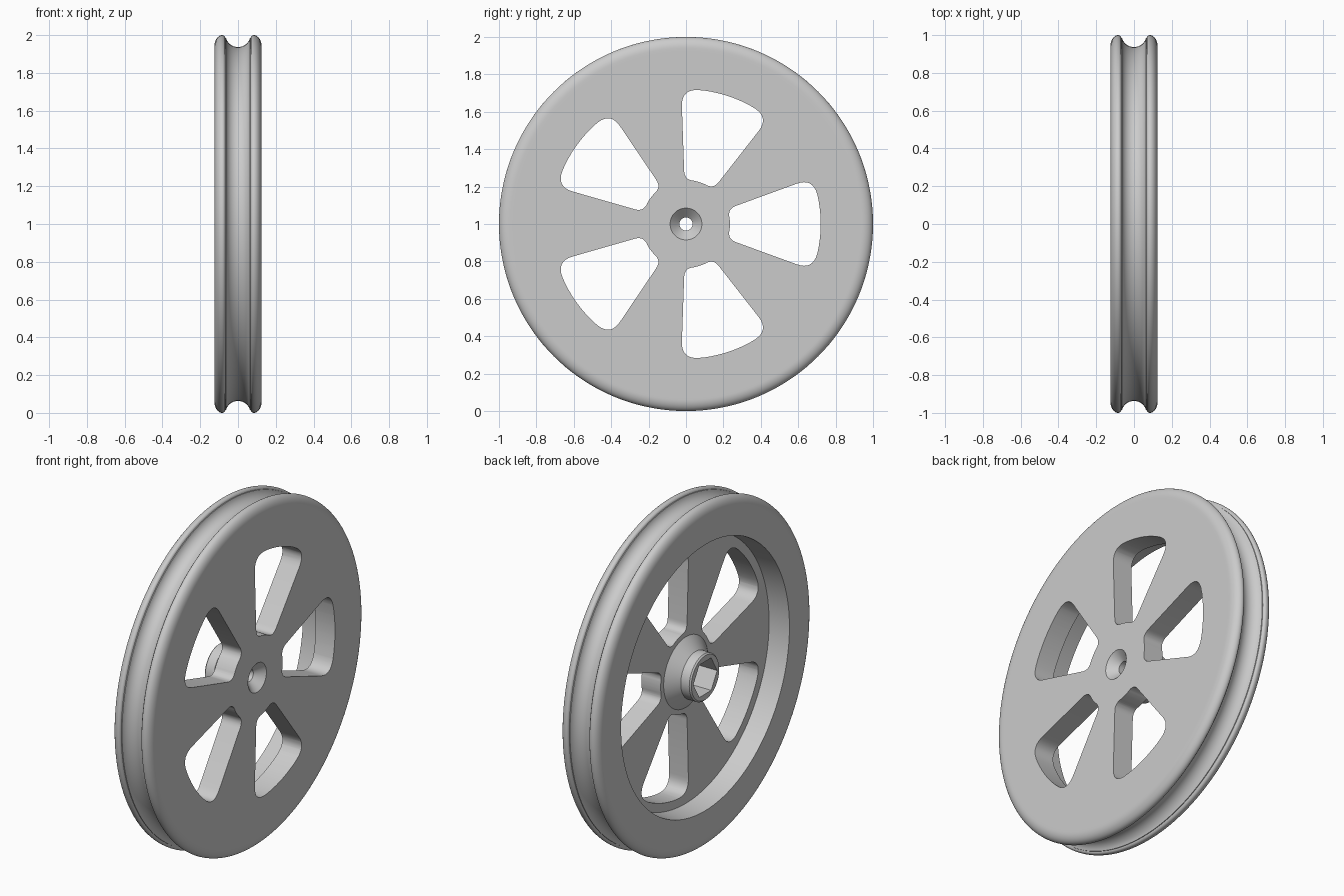
import bpy, bmesh
from math import sin, cos, pi, radians
from mathutils import Vector

SEGMENTS = 144
AXLE_HEIGHT = 1.0

old = bpy.data.objects.get("Cube")
if old:
    bpy.data.objects.remove(old)

grey = bpy.data.materials.new("plain_grey")
grey.use_nodes = True
grey.diffuse_color = (0.6, 0.6, 0.6, 1)
grey.node_tree.nodes["Principled BSDF"].inputs["Base Color"].default_value = (0.6, 0.6, 0.6, 1)


def make_object(name, bm):
    bmesh.ops.recalc_face_normals(bm, faces=bm.faces)
    mesh = bpy.data.meshes.new(name)
    bm.to_mesh(mesh)
    bm.free()
    obj = bpy.data.objects.new(name, mesh)
    obj.location.z = AXLE_HEIGHT
    bpy.context.collection.objects.link(obj)
    mesh.materials.append(grey)
    return obj


def arc(cx, cr, rx, rr, start, end, steps):
    """Points on an ellipse, angles in degrees."""
    angles = [radians(start + (end - start) * i / steps) for i in range(steps + 1)]
    return [(cx + rx * cos(a), cr + rr * sin(a)) for a in angles]


def lathe(name, profile):
    """Spin a closed (x, radius) loop around the x axis."""
    bm = bmesh.new()
    rings = []
    for i in range(SEGMENTS):
        a = 2 * pi * i / SEGMENTS
        rings.append([bm.verts.new((x, r * cos(a), r * sin(a))) for x, r in profile])
    n = len(profile)
    for i in range(SEGMENTS):
        a, b = rings[i], rings[(i + 1) % SEGMENTS]
        for j in range(n):
            k = (j + 1) % n
            bm.faces.new((a[j], a[k], b[k], b[j]))
    return make_object(name, bm)


def prism(name, outline, x0, x1):
    """Extrude a (y, z) outline along x."""
    bm = bmesh.new()
    face = bm.faces.new([bm.verts.new((x0, y, z)) for y, z in outline])
    grown = bmesh.ops.extrude_face_region(bm, geom=[face])["geom"]
    verts = [g for g in grown if isinstance(g, bmesh.types.BMVert)]
    bmesh.ops.translate(bm, verts=verts, vec=(x1 - x0, 0, 0))
    return make_object(name, bm)


def fillet(before, corner, after, size, steps=8):
    """Round one corner with a quadratic blend."""
    p = corner + (before - corner).normalized() * size
    q = corner + (after - corner).normalized() * size
    ts = [i / steps for i in range(steps + 1)]
    return [p * (1 - t) ** 2 + corner * 2 * t * (1 - t) + q * t * t for t in ts]


def polar(r, degrees):
    return Vector((r * cos(radians(degrees)), r * sin(radians(degrees))))


def window_outline(turn):
    """Rounded sector between two spokes."""
    half, r_in, r_out = 20, 0.235, 0.72
    inner, outer = polar(r_in, half), polar(r_out, half)
    upper = [polar(r_in, a) for a in (0, 3, 6)]
    upper += fillet(polar(r_in, 8), inner, outer, 0.05)
    upper += fillet(inner, outer, polar(r_out, 12), 0.09)
    upper += [polar(r_out, a) for a in (10, 7, 4, 2, 0)]
    lower = [Vector((p.x, -p.y)) for p in reversed(upper[1:-1])]
    c, s = cos(turn), sin(turn)
    return [(p.x * c - p.y * s, p.x * s + p.y * c) for p in upper + lower]


# Rim half section: rounded lip, then grooved tread
lip = [(0.125, 0.855), (0.125, 0.925)]
lip += arc(0.083, 0.94, 0.042, 0.06, 0, 90, 10)
lip += arc(0.083, 0.985, 0.016, 0.015, 110, 180, 4)
groove = arc(0, 1.0, 0.065, 0.063, -14, -90, 10)
half_rim = lip + groove
rim = half_rim + [(-x, r) for x, r in reversed(half_rim[:-1])]

# Full section: countersunk bore, flat face, rim, recess, web and hub
bore = [(-0.125, 0.035), (0.075, 0.035), (0.125, 0.085)]
recess = [(-0.125, 0.78), (0, 0.77)]
hub = [(0, 0.207), (-0.062, 0.137), (-0.117, 0.137), (-0.125, 0.129)]
wheel = lathe("pulley_wheel", bore + rim + recess + hub)

# Five spoke windows and the hexagonal socket
cutters = [prism("window_cutter", window_outline(2 * pi * i / 5), -0.06, 0.2) for i in range(5)]
hexagon = [tuple(polar(0.11, 60 * i)) for i in range(6)]
cutters.append(prism("socket_cutter", hexagon, -0.2, 0.0))

for cutter in cutters:
    cutter.hide_render = True
    mod = wheel.modifiers.new("cut", 'BOOLEAN')
    mod.operation = 'DIFFERENCE'
    mod.solver = 'EXACT'
    mod.object = cutter

# Bake the cuts and drop the cutters
depsgraph = bpy.context.evaluated_depsgraph_get()
cut_mesh = bpy.data.meshes.new_from_object(wheel.evaluated_get(depsgraph))
wheel.modifiers.clear()
wheel.data = cut_mesh
for cutter in cutters:
    bpy.data.objects.remove(cutter)

bpy.ops.object.select_all(action='DESELECT')
wheel.select_set(True)
bpy.context.view_layer.objects.active = wheel
bpy.ops.object.shade_smooth_by_angle(angle=radians(30))
